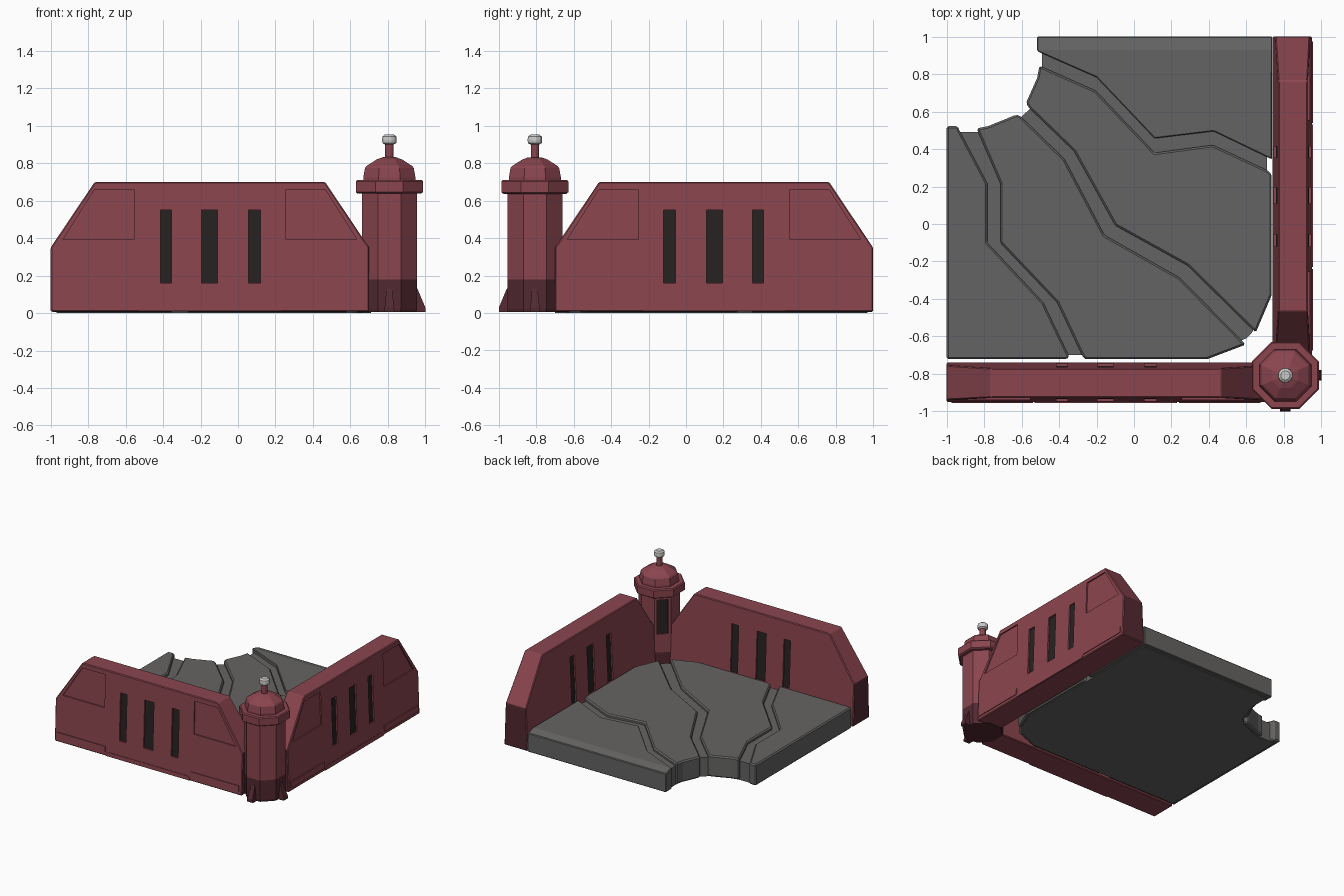
import bpy, bmesh, math
from mathutils import Matrix, Vector

if "Cube" in bpy.data.objects:
    bpy.data.objects.remove(bpy.data.objects["Cube"])


def material(name, rgb):
    m = bpy.data.materials.new(name)
    m.diffuse_color = (*rgb, 1)
    m.use_nodes = True
    m.node_tree.nodes["Principled BSDF"].inputs["Base Color"].default_value = m.diffuse_color
    return m


RED = material("brick red", (0.26, 0.060, 0.078))
DARK_RED = material("dark maroon", (0.085, 0.022, 0.031))
GREY = material("stone grey", (0.130, 0.127, 0.125))
BLACK = material("slot black", (0.020, 0.016, 0.015))
WHITE = material("lamp white", (0.60, 0.60, 0.59))


def add(name, bm, *mats):
    bmesh.ops.recalc_face_normals(bm, faces=bm.faces)
    me = bpy.data.meshes.new(name)
    bm.to_mesh(me)
    bm.free()
    ob = bpy.data.objects.new(name, me)
    bpy.context.collection.objects.link(ob)
    for m in mats:
        me.materials.append(m)
    return ob


def prism(name, pts, lo, hi, *mats):
    """Solid between two copies of a 2D outline, placed by lo() and hi()."""
    bm = bmesh.new()
    a = [bm.verts.new(lo(*p)) for p in pts]
    b = [bm.verts.new(hi(*p)) for p in pts]
    bm.faces.new(a)
    bm.faces.new(b)
    n = len(pts)
    for i in range(n):
        bm.faces.new((a[i], a[(i + 1) % n], b[(i + 1) % n], b[i]))
    return add(name, bm, *mats)


def lathe(name, profile, sides, centre, *mats):
    """Stacked rings; radius is measured to the flat sides."""
    bm = bmesh.new()
    k = 1 / math.cos(math.pi / sides)
    rings = []
    for r, z in profile:
        rings.append([bm.verts.new((centre[0] + r * k * math.cos((i + .5) * math.tau / sides),
                                    centre[1] + r * k * math.sin((i + .5) * math.tau / sides), z))
                      for i in range(sides)])
    for lo, hi in zip(rings, rings[1:]):
        for i in range(sides):
            j = (i + 1) % sides
            bm.faces.new((lo[i], lo[j], hi[j], hi[i]))
    bm.faces.new(rings[0])
    bm.faces.new(rings[-1])
    return add(name, bm, *mats)


def bake(ob):
    """Replace the mesh by its modified version."""
    me = bpy.data.meshes.new_from_object(ob.evaluated_get(bpy.context.evaluated_depsgraph_get()))
    ob.modifiers.clear()
    ob.data = me


def bevel(ob, width):
    m = ob.modifiers.new("bevel", 'BEVEL')
    m.width, m.segments, m.limit_method = width, 1, 'ANGLE'
    m.angle_limit = math.radians(30)
    bake(ob)


def cut(ob, cutter):
    m = ob.modifiers.new("cut", 'BOOLEAN')
    m.object, m.operation, m.solver = cutter, 'DIFFERENCE', 'EXACT'
    cutter.hide_render = True
    bake(ob)
    bpy.data.objects.remove(cutter)


# Wall faces lean inwards towards the top; d pushes outwards from the face
def outer(d):
    return lambda x, z: (x, -0.952 + 0.035 * z - d, z)


def inner(d):
    return lambda x, z: (x, -0.738 - 0.045 * z + d, z)


def rect(x0, x1, z0, z1):
    return [(x0, z0), (x1, z0), (x1, z1), (x0, z1)]


# Front wall
wall = prism("front_wall", [(-1, .008), (-1, .35), (-.765, .70), (.465, .70), (.70, .35), (.70, .008)],
             outer(0), inner(0), RED, DARK_RED)
bevel(wall, 0.006)
for p in wall.data.polygons:
    if abs(p.normal.x) > 0.95 and p.center.z < 0.35:
        p.material_index = 1
parts = [wall]

# Sunken trapezoid panels and raised foot strips, mirrored about the wall middle
MID = -0.15
for side, label in ((1, "left"), (-1, "right")):
    def flip(pts):
        return [(MID + side * (x - MID), z) for x, z in pts]
    panel = flip([(-.935, .392), (-.765, .66), (-.555, .66), (-.555, .392)])
    cut(wall, prism("panel_cutter", panel, outer(.02), outer(-.010)))
    strip = prism("front_foot_strip_" + label, flip(rect(-.975, -.54, .035, .085)),
                  outer(.006), outer(-.01), RED)
    parts.append(strip)
parts.append(prism("front_foot_ledge", [(-.53, .01), (.23, .01), (.23, .03), (.20, .043), (-.50, .043), (-.53, .03)],
                   outer(.004), outer(-.01), RED))

# Firing slots: cut through, with a dark core and thin frames
for i, (x, w) in enumerate(((-.385, .06), (-.153, .085), (.087, .064))):
    slot = rect(x - w / 2, x + w / 2, .16, .55)
    cut(wall, prism("slot_cutter", slot, outer(.05), inner(.05)))
    core = rect(x - w / 2 - .004, x + w / 2 + .004, .155, .555)
    parts.append(prism(f"front_slot_{i + 1}", core, outer(-.012), inner(-.012), BLACK))

# Right wall: the front wall reflected across the corner diagonal
swap = Matrix(((0, -1, 0, 0), (-1, 0, 0, 0), (0, 0, 1, 0), (0, 0, 0, 1)))
for ob in parts:
    me = ob.data.copy()
    me.transform(swap)
    me.flip_normals()
    twin = bpy.data.objects.new(ob.name.replace("front", "right"), me)
    bpy.context.collection.objects.link(twin)

# Corner tower
C = (.808, -.808)
tower = lathe("tower_body", [(.143, .005), (.147, .02), (.147, .18), (.147, .65)], 8, C, RED, DARK_RED)
for p in tower.data.polygons:
    if p.center.z < 0.18:
        p.material_index = 1
lathe("tower_rim", [(.168, .637), (.179, .645), (.179, .703), (.172, .711), (.13, .711)], 8, C, RED)
lathe("tower_roof", [(.139, .705), (.139, .725), (.130, .775), (.122, .785), (.068, .820), (.035, .832)], 8, C, RED)
lathe("lamp_stem", [(.022, .82), (.022, .905)], 12, C, RED)
lathe("lamp", [(.024, .900), (.037, .908), (.039, .925), (.037, .943), (.024, .953)], 12, C, WHITE)


def place(ob, angle):
    """Turn a part built facing +x out to its side of the tower."""
    ob.data.transform(Matrix.Translation((*C, 0)) @ Matrix.Rotation(angle, 4, 'Z'))


# Doorway slot on the tower side facing the yard
door = rect(-.042, .042, .33, .61)
cutter = prism("door_cutter", door, lambda y, z: (.132, y, z), lambda y, z: (.2, y, z))
place(cutter, math.radians(135))
cut(tower, cutter)
plate = prism("tower_slot", door, lambda y, z: (.130, y, z), lambda y, z: (.136, y, z), BLACK)
place(plate, math.radians(135))

# Buttress fins on the two outward sides
for label, angle in (("right", 0), ("front", -math.pi / 2)):
    fin = prism("tower_fin_" + label, [(.13, .005), (.192, .005), (.192, .03), (.150, .13), (.13, .13)],
                lambda x, z: (x, -.028 + .1 * z, z), lambda x, z: (x, .028 - .1 * z, z), DARK_RED)
    place(fin, angle)

# Floor slabs separated by jagged cracks (each crack has two banks)
c1a = [(-.505, .917), (-.20, .783), (.11, .457), (.425, .495), (.737, .345)]
c1b = [(-.505, .845), (-.205, .712), (.11, .380), (.42, .422), (.715, .285)]
c2a = [(-.56, .62), (-.32, .388), (-.10, -.008), (.286, -.222), (.65, -.58)]
c2b = [(-.61, .58), (-.37, .345), (-.157, -.06), (.243, -.286), (.596, -.644)]
c3a = [(-.84, .51), (-.714, .217), (-.714, -.10), (-.41, -.42), (-.27, -.715)]
c3b = [(-.93, .495), (-.783, .217), (-.783, -.10), (-.484, -.42), (-.345, -.71)]
slabs = [
    [(-.517, 1), (-.517, .925)] + c1a + [(.738, 1)],
    [(-.517, .78), (-.577, .645)] + c2a + [(.735, -.38), (.735, .265)] + c1b[::-1],
    [(-.63, .583), (-.78, .522)] + c3a + [(-.255, -.722), (.39, -.722)] + c2b[::-1],
    [(-.94, .522), (-1, .522), (-1, -.722), (-.36, -.722)] + c3b[::-1],
]
for i, pts in enumerate(slabs):
    # the back edge slopes down a little
    slab = prism(f"floor_slab_{i + 1}", pts, lambda x, y: (x, y, .006),
                 lambda x, y: (x, y, .18), GREY)
    if i == 0:
        bm = bmesh.new()
        bm.from_mesh(slab.data)
        bmesh.ops.bisect_plane(bm, geom=bm.verts[:] + bm.edges[:] + bm.faces[:],
                               plane_co=(0, .93, 0), plane_no=(0, 1, 0))
        for v in bm.verts:
            if v.co.y > .99 and v.co.z > .1:
                v.co.z = .16
        bm.to_mesh(slab.data)
        bm.free()
    bevel(slab, 0.010)

# Bed under the cracks
bed = [(-.49, .97), (-.49, .80), (-.55, .62), (-.62, .555), (-.78, .49), (-.97, .49), (-.97, -.70),
       (.39, -.70), (.60, -.61), (.63, -.58), (.71, -.38), (.71, .97)]
prism("floor_bed", bed, lambda x, y: (x, y, 0), lambda x, y: (x, y, .155), GREY)
